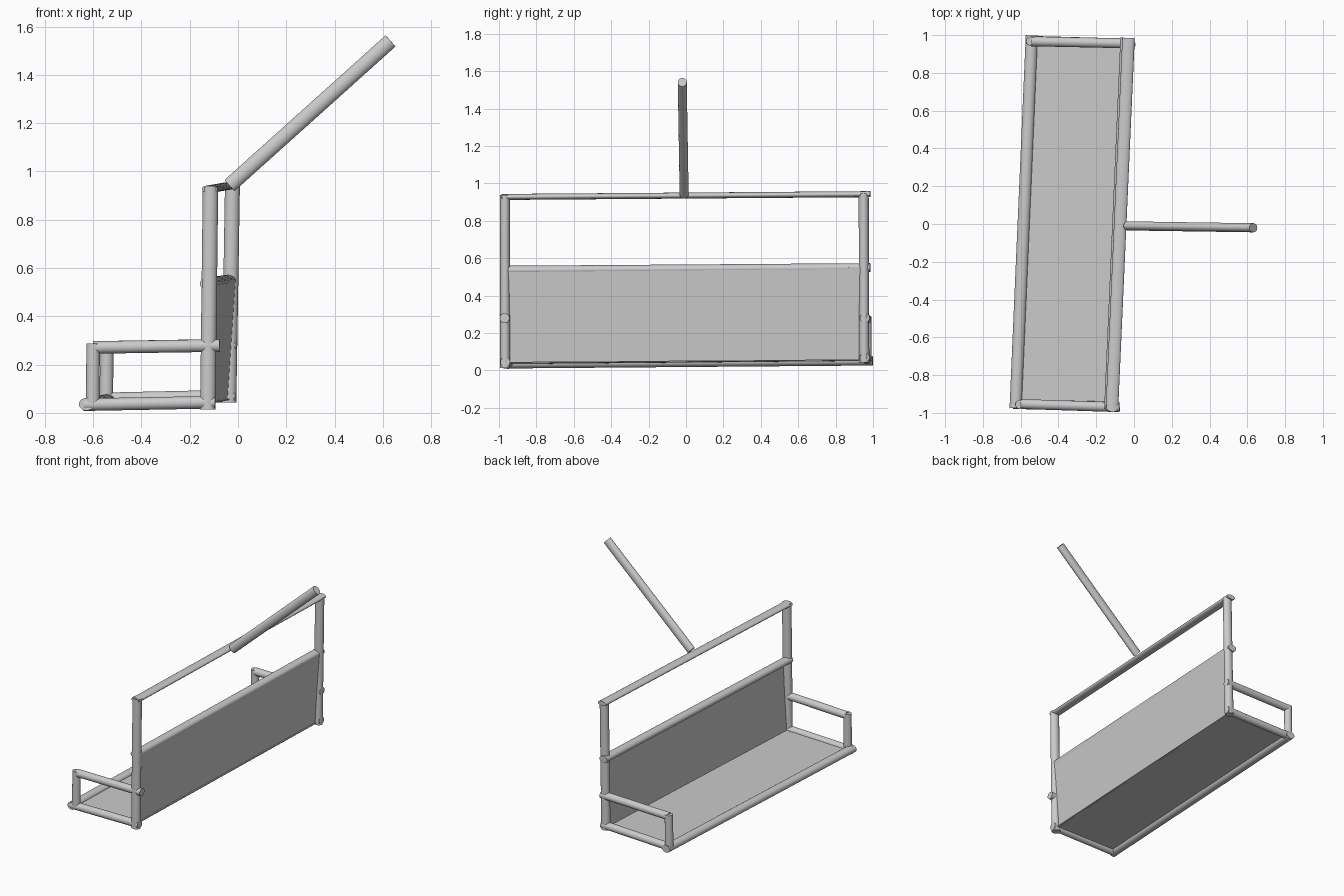
import bpy, math
from mathutils import Vector, Matrix


def tube(name, p, q, wide, thin, axis):
    """Capped tube from p to q; 'wide' is its radius along axis, 'thin' across it."""
    p, q = Vector(p), Vector(q)
    d = (q - p).normalized()
    u = Vector(axis)
    u = (u - d * u.dot(d)).normalized()
    v = d.cross(u)
    bpy.ops.mesh.primitive_cylinder_add(vertices=24, radius=1, depth=1)
    ob = bpy.context.object
    ob.name = name
    m = Matrix((u * wide, v * thin, q - p)).transposed().to_4x4()
    m.translation = (p + q) / 2
    ob.data.transform(m)
    bpy.ops.object.shade_smooth_by_angle(angle=math.radians(40))
    return ob


def panel(name, corners):
    """Thin flat sheet."""
    me = bpy.data.meshes.new(name)
    me.from_pydata(corners, [], [(0, 1, 2, 3)])
    ob = bpy.data.objects.new(name, me)
    bpy.context.collection.objects.link(ob)
    mod = ob.modifiers.new("thickness", 'SOLIDIFY')
    mod.thickness = 0.006
    mod.offset = 0
    return ob


X, Y = (1, 0, 0), (0, 1, 0)

# long rails running the width of the bench
tube("top_rail", (-0.117, -0.985, 0.927), (-0.029, 0.985, 0.942), 0.033, 0.016, X)
tube("backrest_rail", (-0.126, -0.98, 0.535), (-0.040, 0.985, 0.549), 0.032, 0.024, X)
tube("front_seat_rail", (-0.627, -0.975, 0.036), (-0.541, 0.998, 0.052), 0.032, 0.026, X)

# upright posts
tube("left_post", (-0.125, -0.967, 0.014), (-0.114, -0.968, 0.938), 0.032, 0.027, X)
tube("right_post", (-0.038, 0.953, 0.043), (-0.023, 0.950, 0.945), 0.031, 0.027, X)

# side frames: lower bar, arm rest and front upright
tube("left_seat_bar", (-0.64, -0.953, 0.034), (-0.095, -0.967, 0.044), 0.026, 0.026, Y)
tube("left_arm_rest", (-0.60, -0.953, 0.271), (-0.075, -0.970, 0.279), 0.026, 0.026, Y)
tube("left_arm_upright", (-0.602, -0.955, 0.03), (-0.60, -0.955, 0.287), 0.028, 0.025, X)
tube("right_seat_bar", (-0.555, 0.970, 0.058), (-0.012, 0.955, 0.070), 0.026, 0.026, Y)
tube("right_arm_rest", (-0.545, 0.967, 0.272), (-0.008, 0.956, 0.281), 0.026, 0.026, Y)
tube("right_arm_upright", (-0.546, 0.968, 0.05), (-0.543, 0.968, 0.288), 0.028, 0.025, X)

# hanger pole
tube("hanger_pole", (-0.035, -0.010, 0.942), (0.632, -0.020, 1.541), 0.024, 0.031, Y)

# seat and backrest sheets
panel("seat", [(-0.625, -0.955, 0.036), (-0.118, -0.960, 0.042),
               (-0.034, 0.950, 0.056), (-0.542, 0.965, 0.053)])
panel("backrest", [(-0.131, -0.955, 0.038), (-0.046, 0.945, 0.053),
                   (-0.013, 0.945, 0.552), (-0.098, -0.955, 0.538)])
